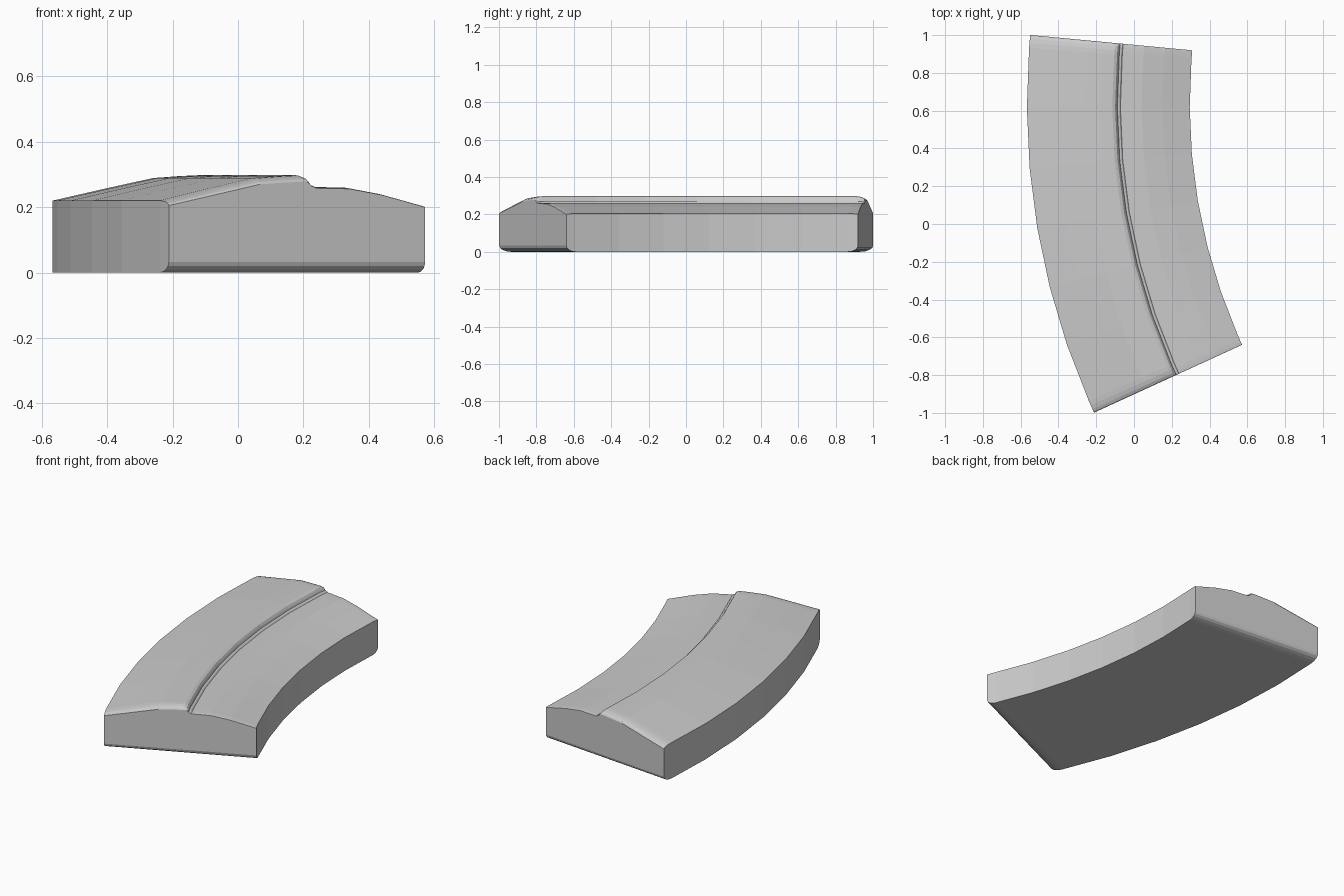
import bpy, bmesh
from math import radians, sin, cos, pi

if "Cube" in bpy.data.objects:
    bpy.data.objects.remove(bpy.data.objects["Cube"])

CX, CY, MID = 3.35, 0.632, -9.6      # arc centre and middle angle

# Cross-section of the top: radius, height, drop at the rounded ends
TOP = [(3.917, .220, .015), (3.76, .256, .018), (3.61, .289, .019),
       (3.53, .295, .020), (3.465, .298, .020), (3.450, .292, .016),
       (3.442, .280, .010), (3.438, .270, .006), (3.428, .268, .006),
       (3.422, .262, .004), (3.31, .260, .004), (3.20, .241, .004),
       (3.055, .204, .004)]
BOTTOM_DROP = .033

# Stations along the arc: angle from the middle, amount of end rounding
steps = 4
end = [(14 + sin(i / steps * pi / 2), 1 - cos(i / steps * pi / 2))
       for i in range(1, steps + 1)]
body = [(-14 + 28 * i / 6, 0) for i in range(7)]
stations = [(-a, f) for a, f in reversed(end)] + body + end


def point(r, angle, z):
    a = radians(MID + angle)
    return (CX - r * cos(a), CY + r * sin(a), z)


# Sweep the closed section along the arc
bm = bmesh.new()
rings = []
for angle, f in stations:
    ring = [bm.verts.new(point(r, angle, z - drop * f)) for r, z, drop in TOP]
    for r in (TOP[-1][0], TOP[0][0]):
        ring.append(bm.verts.new(point(r, angle, BOTTOM_DROP * f)))
    rings.append(ring)

n = len(rings[0])
for a, b in zip(rings, rings[1:]):
    for i in range(n):
        j = (i + 1) % n
        bm.faces.new((a[i], a[j], b[j], b[i]))

# End walls
bm.faces.new(rings[0])
bm.faces.new(rings[-1])
bmesh.ops.recalc_face_normals(bm, faces=bm.faces)

mesh = bpy.data.meshes.new("curved_slab")
bm.to_mesh(mesh)
bm.free()
slab = bpy.data.objects.new("curved_slab", mesh)
bpy.context.collection.objects.link(slab)
